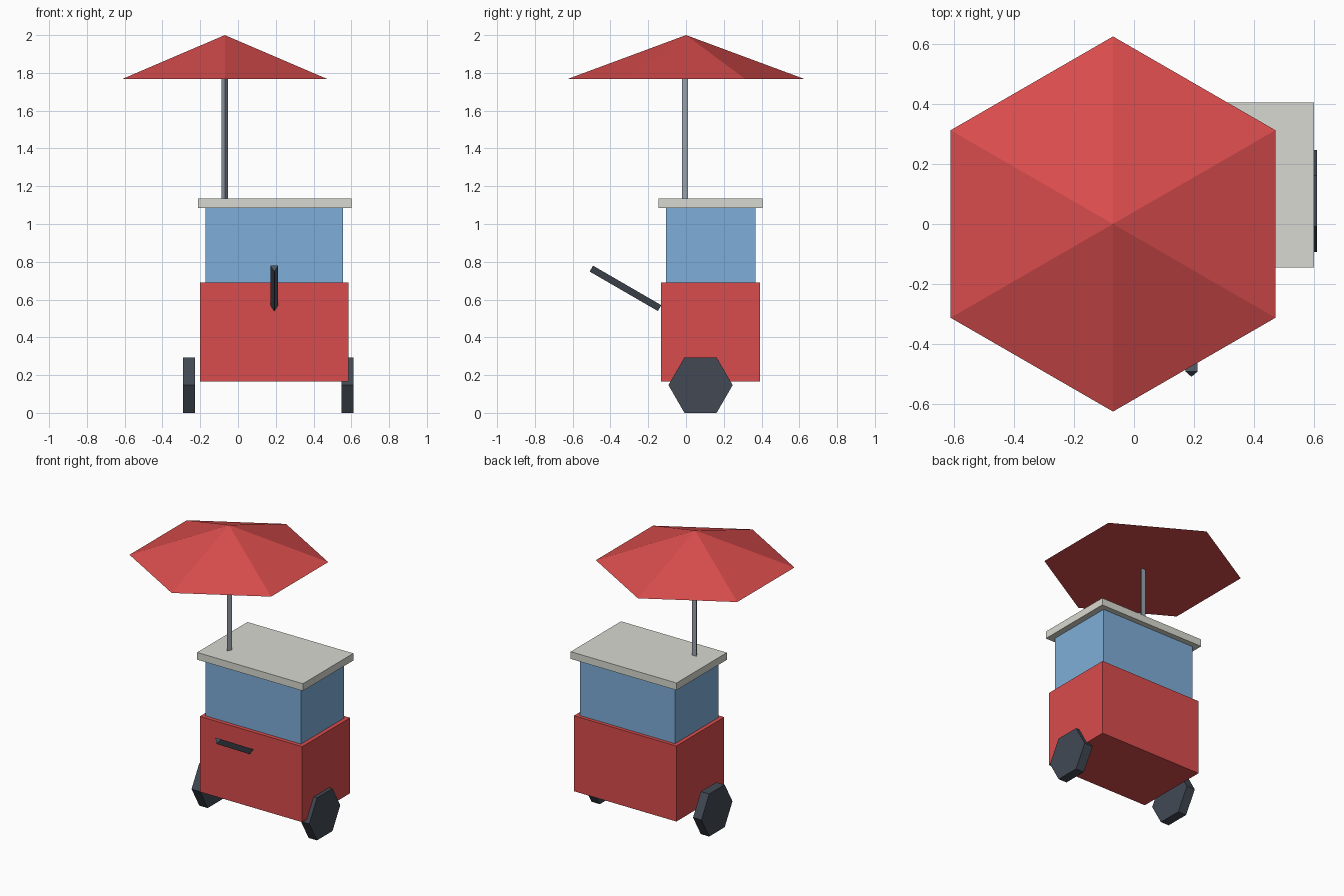
import bpy, bmesh, math
from mathutils import Matrix, Vector

if "Cube" in bpy.data.objects:
    bpy.data.objects.remove(bpy.data.objects["Cube"])


def material(name, rgb):
    m = bpy.data.materials.new(name)
    lin = [(c / 255 / 12.92) if c < 11 else ((c / 255 + 0.055) / 1.055) ** 2.4 for c in rgb]
    m.diffuse_color = (*lin, 1)
    m.use_nodes = True
    m.node_tree.nodes["Principled BSDF"].inputs["Base Color"].default_value = m.diffuse_color
    return m


RED = material("red paint", (217, 76, 76))
BLUE = material("blue panel", (126, 174, 216))
CREAM = material("pale counter", (217, 217, 209))
STEEL = material("pole grey", (155, 165, 176))
DARK = material("dark rubber", (66, 73, 84))
GRIP = material("dark handle grey", (78, 85, 96))


def finish(name, bm, mat):
    bmesh.ops.recalc_face_normals(bm, faces=bm.faces)
    mesh = bpy.data.meshes.new(name)
    bm.to_mesh(mesh)
    bm.free()
    mesh.materials.append(mat)
    bpy.context.collection.objects.link(bpy.data.objects.new(name, mesh))


def box(name, lo, hi, mat):
    lo, hi = Vector(lo), Vector(hi)
    bm = bmesh.new()
    bmesh.ops.create_cube(bm, size=1, matrix=Matrix.Translation((lo + hi) / 2)
                          @ Matrix.Diagonal((*(hi - lo), 1)))
    finish(name, bm, mat)


def prism(name, a, b, side, n, r1, r2, mat):
    """n-sided prism or cone from a to b, with one corner pointing along side."""
    a, b, u = Vector(a), Vector(b), Vector(side).normalized()
    v = (b - a).normalized().cross(u)
    bm = bmesh.new()

    def ring(c, r):
        if r == 0:
            return [bm.verts.new(c)] * n
        return [bm.verts.new(c + r * (u * math.cos(t) + v * math.sin(t)))
                for t in (2 * math.pi * i / n for i in range(n))]

    low, top = ring(a, r1), ring(b, r2)
    bm.faces.new(low)
    if r2:
        bm.faces.new(top)
    for i in range(n):
        j = (i + 1) % n
        quad = [low[i], low[j], top[j], top[i]]
        bm.faces.new(quad if r2 else quad[:3])
    finish(name, bm, mat)


# Cart body, upper cabinet and counter
box("cart_body", (-0.2, -0.133, 0.167), (0.585, 0.391, 0.69), RED)
box("upper_cabinet", (-0.173, -0.106, 0.69), (0.557, 0.367, 1.085), BLUE)
box("counter_top", (-0.211, -0.146, 1.085), (0.6, 0.405, 1.135), CREAM)

# Umbrella
prism("umbrella_pole", (-0.07, 0, 1.135), (-0.07, 0, 1.78), (0, -1, 0), 3, 0.02, 0.02, STEEL)
prism("umbrella_canopy", (-0.07, 0, 1.768), (-0.07, 0, 2.0), (0, -1, 0), 6, 0.626, 0, RED)

# Wheels
for name, x0, x1 in (("left_wheel", -0.291, -0.227), ("right_wheel", 0.547, 0.611)):
    prism(name, (x0, 0.077, 0.147), (x1, 0.077, 0.147), (0, 1, 0), 6, 0.17, 0.17, DARK)

# Push handle, slanting up from the front
prism("push_handle", (0.192, -0.137, 0.56), (0.192, -0.498, 0.769),
      (0, -0.5, -0.866), 3, 0.024, 0.024, GRIP)
